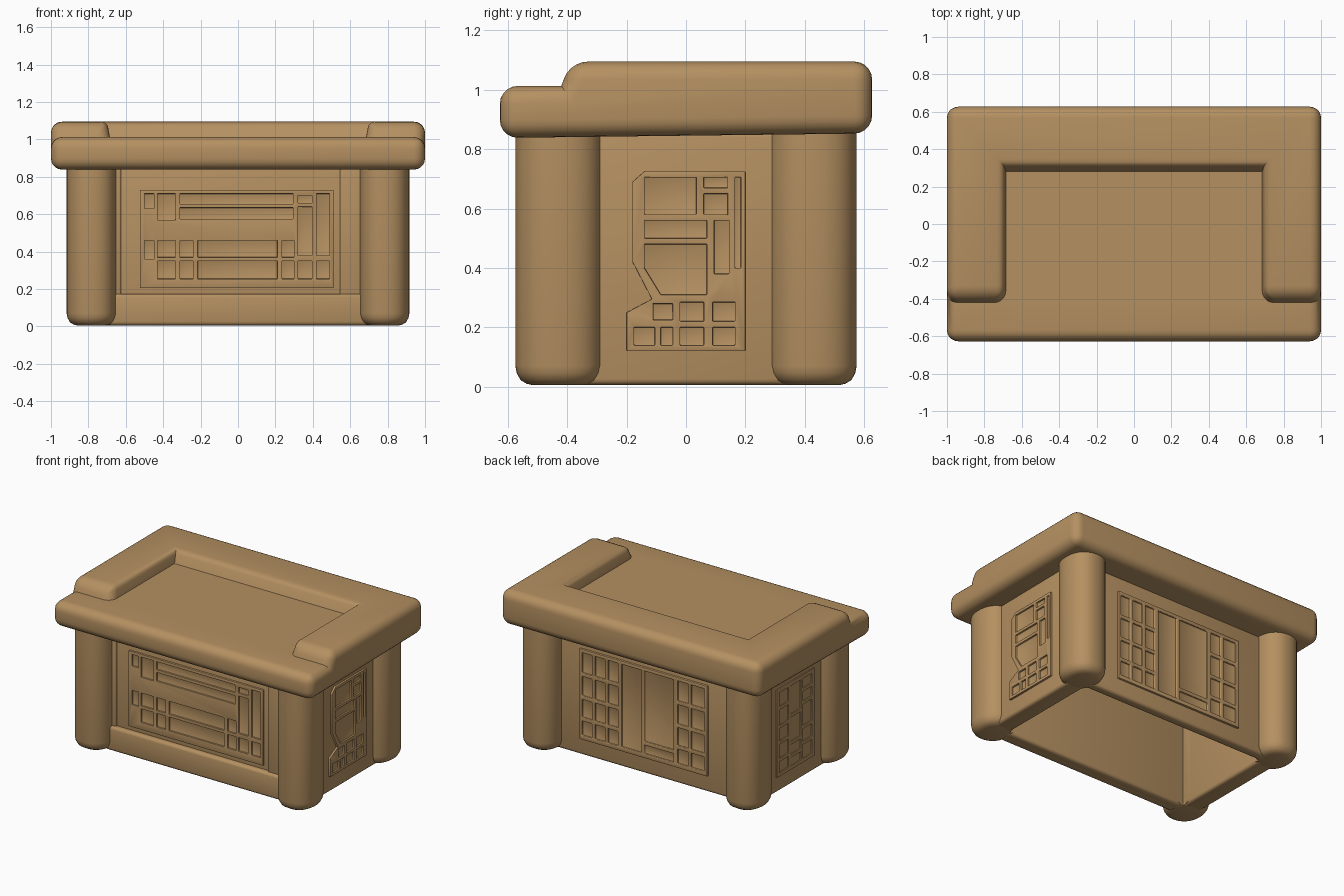
import bpy, bmesh, math
from mathutils import Matrix, Vector

if "Cube" in bpy.data.objects:
    bpy.data.objects.remove(bpy.data.objects["Cube"])

clay = bpy.data.materials.new("tan clay")
clay.diffuse_color = (0.46, 0.28, 0.12, 1)
clay.use_nodes = True
clay.node_tree.nodes["Principled BSDF"].inputs["Base Color"].default_value = clay.diffuse_color


def finish(name, bm, mat=None):
    """Turn a bmesh into a named, coloured object."""
    bmesh.ops.recalc_face_normals(bm, faces=bm.faces[:])
    me = bpy.data.meshes.new(name)
    bm.to_mesh(me)
    bm.free()
    ob = bpy.data.objects.new(name, me)
    bpy.context.collection.objects.link(ob)
    me.materials.append(clay)
    if mat:
        me.transform(mat)
    return ob


def select(ob):
    bpy.ops.object.select_all(action='DESELECT')
    bpy.context.view_layer.objects.active = ob
    ob.select_set(True)


def apply_mod(ob, kind, **settings):
    m = ob.modifiers.new(kind.title(), kind)
    for k, v in settings.items():
        setattr(m, k, v)
    select(ob)
    bpy.ops.object.modifier_apply(modifier=m.name)


def smooth(ob, angle=35):
    select(ob)
    bpy.ops.object.shade_smooth_by_angle(angle=math.radians(angle))


def add_box(bm, lo, hi):
    lo, hi = Vector(lo), Vector(hi)
    m = Matrix.Translation((lo + hi) / 2) @ Matrix.Diagonal((*(hi - lo), 1))
    return bmesh.ops.create_cube(bm, size=1, matrix=m)


def box(name, lo, hi, bevel=0.02):
    bm = bmesh.new()
    add_box(bm, lo, hi)
    ob = finish(name, bm)
    apply_mod(ob, 'BEVEL', width=bevel, segments=3)
    smooth(ob)
    return ob


def cut(ob, cutter):
    apply_mod(ob, 'BOOLEAN', operation='DIFFERENCE', object=cutter, solver='EXACT')


def add_prism(bm, pts, y0, y1):
    """Extrude a polygon in x/z between two y depths."""
    a = [bm.verts.new((x, y0, z)) for x, z in pts]
    b = [bm.verts.new((x, y1, z)) for x, z in pts]
    bm.faces.new(a)
    bm.faces.new(b[::-1])
    for i in range(len(pts)):
        j = (i + 1) % len(pts)
        bm.faces.new((a[i], b[i], b[j], a[j]))


# Table top: slab with a raised U-shaped rim along the back and sides
bm = bmesh.new()
add_box(bm, (-1, -.627, .838), (1, .627, 1.013))
for co, no in (((-.685, 0, 0), (1, 0, 0)), ((.685, 0, 0), (1, 0, 0)),
               ((0, -.42, 0), (0, 1, 0)), ((0, .28, 0), (0, 1, 0))):
    bmesh.ops.bisect_plane(bm, geom=bm.verts[:] + bm.edges[:] + bm.faces[:],
                           plane_co=co, plane_no=no)
rim = []
for f in bm.faces:
    c = f.calc_center_median()
    if f.normal.z > .9 and (c.y > .28 or (abs(c.x) > .685 and c.y > -.42)):
        rim.append(f)
res = bmesh.ops.extrude_face_region(bm, geom=rim)
bmesh.ops.delete(bm, geom=[f for f in rim if f.is_valid], context='FACES')
for v in [g for g in res['geom'] if isinstance(g, bmesh.types.BMVert)]:
    v.co.z = 1.095
    if abs(v.co.x) < .9 and v.co.y < .5:
        v.co.x += math.copysign(.015, v.co.x)
    if v.co.y < -.3:
        v.co.y += .03
    elif v.co.y < .5:
        v.co.y += .04
for v in bm.verts:
    if v.co.z < .9:
        v.co.z += .012 * (v.co.y + .625)
bmesh.ops.recalc_face_normals(bm, faces=bm.faces[:])
bmesh.ops.dissolve_limit(bm, angle_limit=.02, verts=bm.verts[:], edges=bm.edges[:])
weight = bm.edges.layers.float.new("bevel_weight_edge")
for e in bm.edges:
    mid = (e.verts[0].co + e.verts[1].co) / 2
    if e.is_convex and e.calc_face_angle() > .4:
        e[weight] = .5 if mid.z > 1.05 and abs(mid.x) < .78 and -.35 < mid.y < .4 else 1
top = finish("table_top", bm)
apply_mod(top, 'BEVEL', width=.06, segments=5, limit_method='WEIGHT')
smooth(top, 40)

# Hollow base: four walls, open underneath
for side, s in (("back", 1), ("front", -1)):
    y = sorted((s * .37, s * .44))
    box(side + "_wall", (-.80, y[0], .006), (.80, y[1], .86))
for side, s in (("right", 1), ("left", -1)):
    x = sorted((s * .71, s * .838))
    box(side + "_wall", (x[0], -.43, .006), (x[1], .43, .86))

# Front frame: low rail and a post at each end
box("front_bottom_rail", (-.70, -.475, .006), (.70, -.40, .175), .02)
box("front_right_post", (.545, -.455, .15), (.68, -.40, .86), .01)
box("front_left_post", (-.70, -.455, .15), (-.625, -.40, .86), .01)

# Corner legs: softly squared columns with rounded feet
bm = bmesh.new()
add_box(bm, (-.71, -.37, -.1), (.71, .37, .84))
hollow = finish("hollow_cutter", bm)
hollow.hide_render = True
N = 40
for fb, sy in (("front", -1), ("back", 1)):
    for lr, sx in (("left", -1), ("right", 1)):
        bm = bmesh.new()
        rings = []
        for z, inset in ((.005, .06), (.01, .038), (.022, .018), (.045, .005), (.07, 0), (.86, 0)):
            ring = []
            for i in range(N):
                a = 2 * math.pi * i / N
                c, s = math.cos(a), math.sin(a)
                x = math.copysign(abs(c) ** .88, c) * (.133 - inset)
                y = math.copysign(abs(s) ** .88, s) * (.147 - inset)
                ring.append(bm.verts.new((sx * .783 + x, sy * .428 + y, z)))
            rings.append(ring)
        for a, b in zip(rings, rings[1:]):
            for i in range(N):
                j = (i + 1) % N
                bm.faces.new((a[i], a[j], b[j], b[i]))
        bm.faces.new(rings[0])
        bm.faces.new(rings[-1])
        leg = finish(f"{fb}_{lr}_leg", bm)
        cut(leg, hollow)
        smooth(leg)
bpy.data.objects.remove(hollow)


# Carved relief panels: a raised plate with sunken cells, turned to each side
def carved_panel(name, outline, cells, dist, turn):
    bm = bmesh.new()
    add_prism(bm, outline, -dist - .014, -dist + .03)
    plate = finish(name, bm)
    bm = bmesh.new()
    for c in cells:
        add_prism(bm, c if isinstance(c[0], tuple) else rect(*c), -dist - .1, -dist - .002)
    cutter = finish(name + "_cutter", bm)
    cut(plate, cutter)
    bpy.data.objects.remove(cutter)
    apply_mod(plate, 'BEVEL', width=.005, segments=2, limit_method='ANGLE')
    plate.data.transform(Matrix.Rotation(math.radians(turn), 4, 'Z'))
    smooth(plate)


def rect(x0, x1, z0, z1):
    return [(x0, z0), (x1, z0), (x1, z1), (x0, z1)]


# Front: long bars flanked by small cells
cells = [(-.50, -.45, .63, .71), (-.43, -.335, .57, .71), (-.31, .295, .655, .71),
         (-.31, .295, .575, .635), (.32, .395, .66, .70), (.32, .395, .38, .64),
         (.42, .49, .38, .71), (-.50, -.45, .36, .46)]
for x0, x1 in ((-.43, -.335), (-.31, -.24), (-.215, .21), (.235, .30)):
    cells.append((x0, x1, .37, .46))
for x0, x1 in ((-.43, -.335), (-.31, -.24), (-.215, .21), (.235, .30), (.32, .395), (.42, .49)):
    cells.append((x0, x1, .255, .35))
carved_panel("front_carving", rect(-.525, .51, .205, .73), cells, .44, 0)

# Right: shield shape over a row of small cells
cells = [(-.14, .035, .58, .705), (.06, .14, .58, .65), (.06, .14, .67, .705),
         (-.14, .07, .50, .56), (.095, .145, .38, .56), (.165, .185, .40, .705),
         [(-.14, .48), (-.14, .40), (-.085, .31), (.07, .31), (.07, .48)],
         (-.11, -.045, .225, .28), (-.02, .06, .22, .285), (.09, .165, .22, .285)]
for x0, x1 in ((-.175, -.105), (-.085, -.045), (-.02, .06), (.09, .165)):
    cells.append((x0, x1, .14, .20))
shield = [(-.20, .12), (.20, .12), (.20, .725), (-.14, .725), (-.18, .69),
          (-.18, .42), (-.115, .295), (-.20, .25)]
carved_panel("right_carving", shield, cells, .838, 90)

# Back: two tall fields with small cells on both sides
rows = ((.15, .25), (.275, .40), (.425, .56), (.585, .725))
cells = [(-.18, -.03, .15, .725), (-.005, .22, .15, .21), (-.005, .22, .235, .725)]
for x0, x1 in ((-.485, -.41), (-.385, -.31), (-.285, -.21), (.25, .33), (.355, .455)):
    cells += [(x0, x1, z0, z1) for z0, z1 in rows]
carved_panel("back_carving", rect(-.505, .48, .12, .75), cells, .44, 180)

# Left: three columns of uneven cells
cells = []
for x0, x1, cuts in ((-.18, -.08, (.14, .24, .36, .47, .60, .72)),
                     (-.055, .055, (.14, .22, .31, .50, .72)),
                     (.08, .18, (.14, .26, .37, .54, .63, .72))):
    cells += [(x0, x1, a, b - .022) for a, b in zip(cuts, cuts[1:])]
carved_panel("left_carving", rect(-.205, .205, .115, .725), cells, .832, -90)
